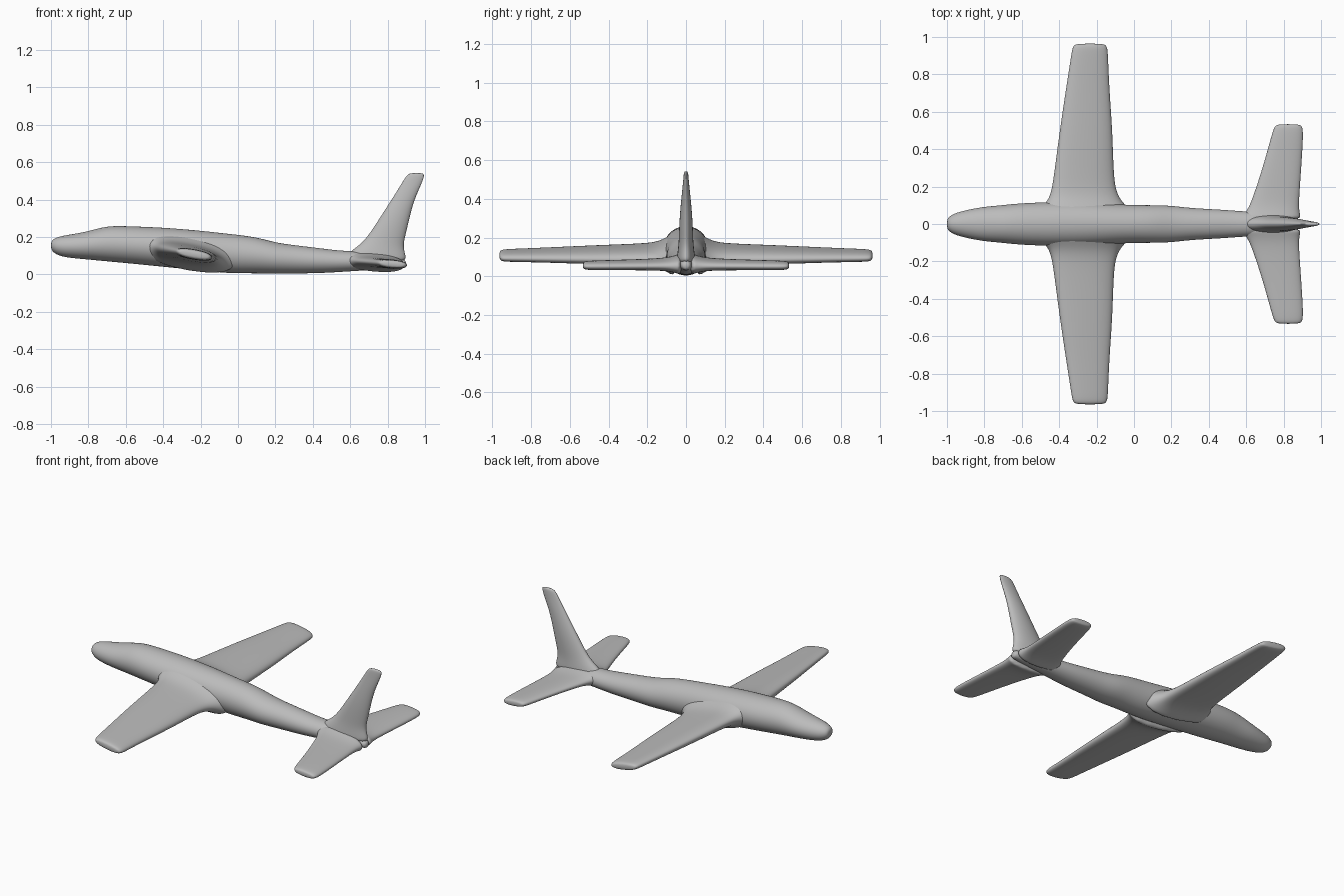
import bpy, bmesh, math
from mathutils import Vector

if "Cube" in bpy.data.objects:
    bpy.data.objects.remove(bpy.data.objects["Cube"])

grey = bpy.data.materials.new("plain grey")
grey.diffuse_color = (0.5, 0.5, 0.5, 1)
grey.use_nodes = True
grey.node_tree.nodes["Principled BSDF"].inputs["Base Color"].default_value = grey.diffuse_color


def ring(n, power):
    """Unit superellipse outline; a higher power gives a boxier section."""
    pts = []
    for i in range(n):
        a = 2 * math.pi * i / n
        c, s = math.cos(a), math.sin(a)
        pts.append((math.copysign(abs(c) ** (2 / power), c),
                    math.copysign(abs(s) ** (2 / power), s)))
    return pts


def loft(name, rings):
    """Skin a list of vertex rings, cap both ends and smooth the result."""
    bm = bmesh.new()
    loops = [[bm.verts.new(p) for p in r] for r in rings]
    n = len(loops[0])
    for a, b in zip(loops, loops[1:]):
        for i in range(n):
            j = (i + 1) % n
            bm.faces.new((a[i], a[j], b[j], b[i]))
    bm.faces.new(loops[0])
    bm.faces.new(loops[-1])
    bmesh.ops.recalc_face_normals(bm, faces=bm.faces)
    for f in bm.faces:
        f.smooth = True
    mesh = bpy.data.meshes.new(name)
    bm.to_mesh(mesh)
    bm.free()
    mesh.materials.append(grey)
    ob = bpy.data.objects.new(name, mesh)
    bpy.context.collection.objects.link(ob)
    sub = ob.modifiers.new("smooth", 'SUBSURF')
    sub.levels = sub.render_levels = 2
    return ob


def panel(name, side, sections, mid_x, mid_z, slope):
    """Wing half. Section: span y, leading x, trailing x, half thickness."""
    rings = []
    for y, x0, x1, t in sections:
        cx, r = (x0 + x1) / 2, (x1 - x0) / 2
        rings.append([Vector((cx + r * u, side * y,
                              mid_z + slope * (cx + r * u - mid_x) + t * v))
                      for u, v in ring(16, 2.4)])
    return loft(name, rings)


# Fuselage: x, bottom z, top z, half width
body = [(-1.0, .14, .172, .02), (-.99, .118, .19, .04), (-.95, .096, .206, .062),
        (-.88, .086, .217, .079), (-.8, .079, .232, .094), (-.7, .069, .262, .102),
        (-.6, .06, .26, .114), (-.4, .04, .253, .12), (-.2, .02, .236, .115),
        (-.05, .004, .219, .103), (.1, .006, .202, .102), (.2, .002, .171, .1),
        (.3, .004, .158, .086), (.45, .007, .14, .079), (.55, .013, .127, .071),
        (.65, .02, .125, .065), (.78, .026, .11, .045), (.87, .03, .085, .03),
        (.9, .035, .075, .02)]
loft("fuselage", [[Vector((x, w * u, (a + b) / 2 + (b - a) / 2 * v))
                   for u, v in ring(20, 2.0)] for x, a, b, w in body])

# Main wings with flared roots
wing = [(.05, -.54, .02, .105), (.09, -.5, -.03, .085), (.125, -.465, -.065, .066),
        (.17, -.446, -.09, .052), (.25, -.432, -.106, .046), (.5, -.4, -.112, .04),
        (.72, -.366, -.13, .032), (.9, -.338, -.137, .028), (.95, -.33, -.141, .026),
        (.965, -.31, -.16, .016)]
# Tailplanes
tail = [(.02, .55, .9, .055), (.05, .585, .89, .046), (.09, .612, .884, .035),
        (.15, .636, .886, .029), (.3, .686, .896, .026), (.46, .73, .906, .024),
        (.52, .748, .904, .022), (.534, .765, .885, .014)]
for side, label in ((-1, "right"), (1, "left")):
    panel(label + "_wing", side, wing, -.25, .11, -.17)
    panel(label + "_tailplane", side, tail, .8, .058, -.08)

# Tail fin: z, leading x, trailing x, half thickness
fin = [(.06, .54, .905, .05), (.1, .57, .9, .048), (.135, .615, .89, .043),
       (.17, .662, .888, .039), (.22, .703, .9, .037), (.3, .755, .918, .034),
       (.4, .82, .943, .025), (.49, .876, .985, .015), (.53, .9, .998, .012),
       (.543, .92, .99, .008)]
loft("tail_fin", [[Vector(((a + b) / 2 + (b - a) / 2 * u, t * v, z))
                   for u, v in ring(16, 2.0)] for z, a, b, t in fin])
